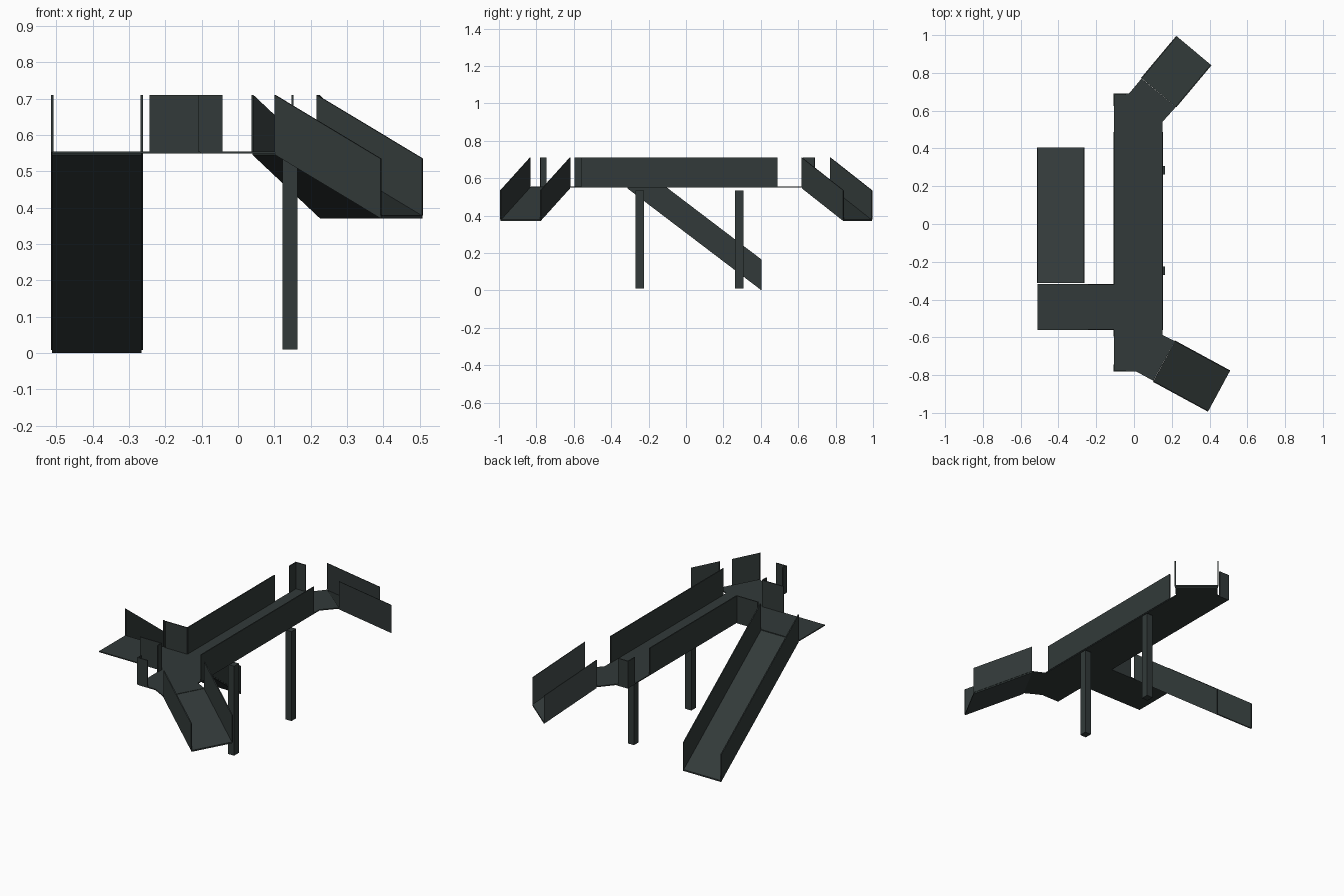
import bpy, bmesh
from mathutils import Vector

if "Cube" in bpy.data.objects:
    bpy.data.objects.remove(bpy.data.objects["Cube"])

T = 0.006          # plate thickness
DECK = 0.555       # walking surface height
RAIL = 0.157       # rail height

mat = bpy.data.materials.new("dark slate")
mat.diffuse_color = (0.032, 0.042, 0.041, 1)
mat.use_nodes = True
mat.node_tree.nodes["Principled BSDF"].inputs["Base Color"].default_value = mat.diffuse_color


def prism(name, base, offset):
    """Solid made by sweeping a polygon along an offset vector."""
    bm = bmesh.new()
    face = bm.faces.new([bm.verts.new(p) for p in base])
    ext = bmesh.ops.extrude_face_region(bm, geom=[face])
    moved = [g for g in ext["geom"] if isinstance(g, bmesh.types.BMVert)]
    bmesh.ops.translate(bm, verts=moved, vec=Vector(offset))
    bmesh.ops.recalc_face_normals(bm, faces=bm.faces)
    mesh = bpy.data.meshes.new(name)
    bm.to_mesh(mesh)
    bm.free()
    mesh.materials.append(mat)
    ob = bpy.data.objects.new(name, mesh)
    bpy.context.collection.objects.link(ob)
    return ob


def slab(name, outline, top=DECK, thick=T):
    return prism(name, [(x, y, top) for x, y in outline], (0, 0, -thick))


def rail(name, a, b, height=RAIL):
    """Upright plate whose lower edge runs from a to b, centred on that line."""
    a, b = Vector(a), Vector(b)
    side = Vector((b.y - a.y, a.x - b.x, 0)).normalized() * T
    a, b = a - side / 2, b - side / 2
    up = Vector((0, 0, height))
    return prism(name, [a, b, b + up, a + up], side)


def ramp(name, left, right, run, drop):
    """Sloping floor with a rail on each side."""
    l, r = Vector((*left, DECK - 0.002)), Vector((*right, DECK - 0.002))
    d = Vector((*run, -drop))
    prism(name + "_floor", [l, r, r + d, l + d], (0, 0, -T - 0.002))
    rail(name + "_rail_left", l, l + d)
    rail(name + "_rail_right", r, r + d)


# Walkway with angled necks at both ends, and the side landing
slab("walkway", [(-0.105, -0.78), (0.01, -0.78), (0.102, -0.83), (0.217, -0.62),
                 (0.15, -0.587), (0.15, 0.54), (0.222, 0.62), (0.04, 0.77),
                 (-0.027, 0.69), (-0.105, 0.69)])
slab("landing", [(-0.51, -0.56), (-0.105, -0.56), (-0.105, -0.317), (-0.51, -0.317)])

# Three ramps
ramp("long_ramp", (-0.511, -0.313), (-0.265, -0.313), (0, 0.717), 0.545)
ramp("front_ramp", (0.102, -0.833), (0.217, -0.62), (0.291, -0.158), 0.175)
ramp("back_ramp", (0.04, 0.772), (0.222, 0.62), (0.186, 0.222), 0.175)

# Straight rails along the walkway and landing
z = DECK - 0.002
for name, a, b in [
    ("walkway_rail_right", (0.15, -0.56), (0.15, 0.488)),
    ("walkway_rail_left", (-0.105, -0.32), (-0.105, 0.488)),
    ("walkway_rail_stub", (-0.105, -0.595), (-0.105, -0.56)),
    ("landing_rail_front", (-0.244, -0.558), (-0.105, -0.558)),
    ("landing_rail_back", (-0.244, -0.32), (-0.105, -0.32)),
]:
    rail(name, (*a, z), (*b, z))

# Corner guards at both ends
for name, y, inner in [("front", -0.778, -0.745), ("back", 0.687, 0.625)]:
    rail(name + "_corner_end", (-0.108, y, z), (-0.042, y, z))
    rail(name + "_corner_side", (-0.105, y, z), (-0.105, inner, z))

# Support posts
for name, y in [("front_post", -0.247), ("back_post", 0.285)]:
    x0, x1, h = 0.123, 0.163, 0.022
    slab(name, [(x0, y - h), (x1, y - h), (x1, y + h), (x0, y + h)], 0.535, 0.525)
